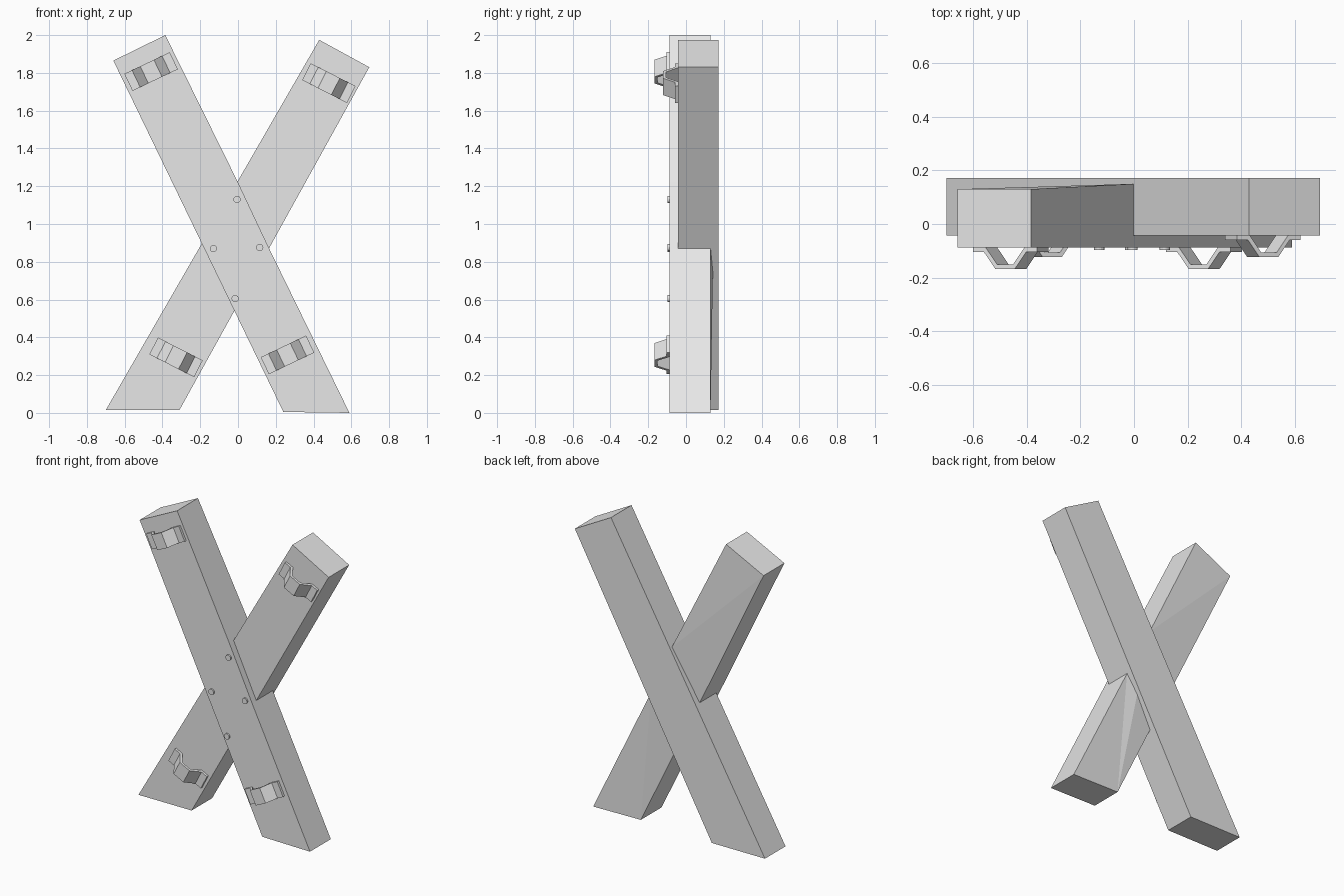
import bpy, bmesh, math
from mathutils import Matrix, Vector

old = bpy.data.objects.get("Cube")
if old:
    bpy.data.objects.remove(old, do_unlink=True)

grey = bpy.data.materials.new("plain_grey")
grey.use_nodes = True
colour = (0.8, 0.8, 0.8, 1)
grey.diffuse_color = colour
grey.node_tree.nodes["Principled BSDF"].inputs["Base Color"].default_value = colour


def finish(name, bm):
    bmesh.ops.recalc_face_normals(bm, faces=bm.faces)
    mesh = bpy.data.meshes.new(name)
    bm.to_mesh(mesh)
    bm.free()
    mesh.materials.append(grey)
    obj = bpy.data.objects.new(name, mesh)
    bpy.context.collection.objects.link(obj)
    return obj


def prism(name, outline, front, back):
    """Solid from an x-z outline; back is one depth or one per point."""
    backs = back if isinstance(back, list) else [back] * len(outline)
    bm = bmesh.new()
    f = [bm.verts.new((x, front, z)) for x, z in outline]
    b = [bm.verts.new((x, y, z)) for (x, z), y in zip(outline, backs)]
    bm.faces.new(f)
    bmesh.ops.triangulate(bm, faces=[bm.faces.new(b[::-1])])
    for i in range(len(f)):
        j = (i + 1) % len(f)
        bm.faces.new((f[i], f[j], b[j], b[i]))
    return finish(name, bm)


FRONT_A, FRONT_B = -0.088, -0.043

# Crossed beams
prism("front_beam",
      [(-0.66, 1.865), (-0.385, 2), (0, 1.22), (0.165, 0.87), (0.59, 0), (0.24, 0.005)],
      FRONT_A, [0.13, 0.13, 0.15, 0.13, 0.13, 0.13])
prism("back_beam",
      [(0.43, 1.975), (0.695, 1.83), (-0.31, 0.015), (-0.7, 0.015)],
      FRONT_B, 0.172)


# Bent strap brackets: a hat profile swept across the strap width
def bracket(name, x, z, surface, degrees):
    half = [(0.04, 0.08), (0.088, 0.016), (0.133, 0.016)]
    inner = [(0.133, 0), (0.08, 0), (0.032, 0.064)]
    right = half + inner
    profile = right + [(-u, d) for u, d in reversed(right)]
    place = Matrix.Translation((x, surface, z)) @ Matrix.Rotation(-math.radians(degrees), 4, 'Y')
    bm = bmesh.new()
    ends = [[bm.verts.new(place @ Vector((u, -d, w))) for u, d in profile]
            for w in (-0.05, 0.05)]
    n = len(profile)
    for ring in ends:
        bm.faces.new(ring)
    for i in range(n):
        j = (i + 1) % n
        bm.faces.new((ends[0][i], ends[0][j], ends[1][j], ends[1][i]))
    return finish(name, bm)


bracket("upper_right_bracket", -0.46, 1.807, FRONT_A, 25.5)
bracket("lower_left_bracket", 0.262, 0.307, FRONT_A, 25.5)
bracket("upper_left_bracket", 0.481, 1.746, FRONT_B, -27)
bracket("lower_right_bracket", -0.328, 0.294, FRONT_B, -27)

# Bolt heads around the crossing
for i, (x, z) in enumerate([(-0.005, 1.13), (-0.13, 0.87), (0.115, 0.875), (-0.015, 0.605)]):
    bm = bmesh.new()
    bmesh.ops.create_cone(bm, cap_ends=True, segments=16, radius1=0.019, radius2=0.019,
                          depth=0.012,
                          matrix=Matrix.Translation((x, FRONT_A - 0.004, z))
                          @ Matrix.Rotation(math.pi / 2, 4, 'X'))
    finish(f"bolt_head_{i + 1}", bm)
